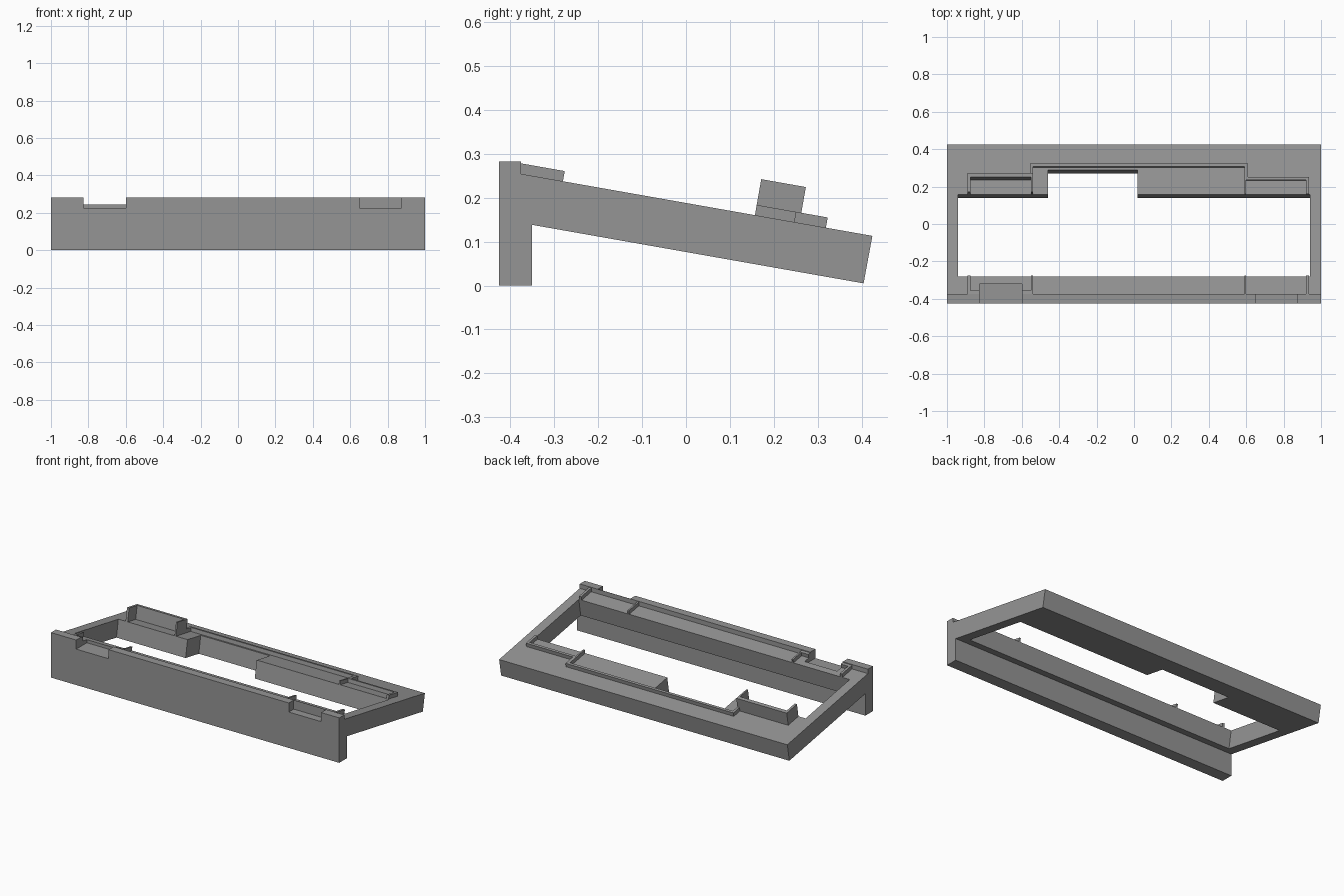
import bpy, bmesh, math
from mathutils import Matrix, Vector

if "Cube" in bpy.data.objects:
    bpy.data.objects.remove(bpy.data.objects["Cube"])

grey = bpy.data.materials.new("mid_grey")
grey.diffuse_color = (0.30, 0.30, 0.30, 1)
grey.use_nodes = True
grey.node_tree.nodes["Principled BSDF"].inputs["Base Color"].default_value = grey.diffuse_color

# Sloped frame: origin on the front top edge, y runs down the slope, z is normal to it
SLOPE = Matrix.Translation((0, -0.375, 0.254)) @ Matrix.Rotation(math.radians(-10), 4, 'X')
LEVEL = Matrix.Identity(4)


def finish(name, bm):
    bmesh.ops.recalc_face_normals(bm, faces=bm.faces)
    mesh = bpy.data.meshes.new(name)
    bm.to_mesh(mesh)
    bm.free()
    mesh.materials.append(grey)
    obj = bpy.data.objects.new(name, mesh)
    bpy.context.collection.objects.link(obj)
    return obj


def box(name, x, y, z, frame=SLOPE):
    bm = bmesh.new()
    bmesh.ops.create_cube(bm, size=1)
    for v in bm.verts:
        v.co = frame @ Vector([r[0] if c < 0 else r[1] for c, r in zip(v.co, (x, y, z))])
    return finish(name, bm)


# Sloped frame body with front leg wall and lip, extruded sideways
profile = [(-0.425, 0), (-0.35, 0), (-0.35, 0.138), (0.404, 0.005),
           (0.424, 0.113), (-0.375, 0.254), (-0.375, 0.282), (-0.425, 0.282)]
bm = bmesh.new()
face = bm.faces.new([bm.verts.new((-1, y, z)) for y, z in profile])
ext = bmesh.ops.extrude_face_region(bm, geom=[face])
bmesh.ops.translate(bm, vec=(2, 0, 0),
                    verts=[g for g in ext["geom"] if isinstance(g, bmesh.types.BMVert)])
body = finish("sloped_frame", bm)

H = 0.0235      # low rim height
TALL = 0.083    # tall clip height
EDGE = 0.540    # rear edge of the opening along the slope
FRONT = 0.0965  # front edge of the opening along the slope

# Front ledge of the left bay
ledge = box("left_bay_ledge", (-0.876, -0.549), (-0.004, 0.015), (-0.006, H))

# Openings and notches
opening = box("opening_cutter", (-0.94, 0.94), (FRONT, EDGE), (-0.3, 0.1))
recess = box("recess_cutter", (-0.46, 0.02), (EDGE - 0.1, 0.673), (-0.3, 0.1))
left_notch = box("left_notch_cutter", (-0.825, -0.60), (-0.5, -0.32), (0.225, 0.4), LEVEL)
right_notch = box("right_notch_cutter", (0.65, 0.875), (-0.5, -0.3765), (0.225, 0.4), LEVEL)


def cut(obj, cutters):
    for c in cutters:
        mod = obj.modifiers.new("cut", 'BOOLEAN')
        mod.operation = 'DIFFERENCE'
        mod.solver = 'EXACT'
        mod.object = c
        c.hide_render = True
        c.hide_viewport = True


cut(body, [opening, recess, left_notch, right_notch])
cut(ledge, [left_notch])

# Thin ribs between the bays on the front edge
ribs = [(-0.89, -0.875), (-0.55, -0.54), (0.59, 0.60), (0.92, 0.935)]
for i, x in enumerate(ribs):
    box(f"front_rib_{i + 1}", x, (-0.004, FRONT), (-0.006, H))


# Three-sided rear rims: two arms and a back wall
def rim(name, left, right, start, inner, outer, height):
    box(name + "_left_arm", left, (start[0], outer), (-0.006, height))
    box(name + "_right_arm", right, (start[1], outer), (-0.006, height))
    box(name + "_back", (left[0], right[1]), (inner, outer), (-0.006, height))


rim("tall_clip", ribs[0], ribs[1], (EDGE, EDGE), 0.620, 0.643, TALL)
rim("middle_rim", (-0.555, -0.54), (0.59, 0.61), (0.63, 0.62), 0.688, 0.704, H)
rim("right_rim", ribs[2], ribs[3], (EDGE, EDGE), 0.616, 0.6315, H)
